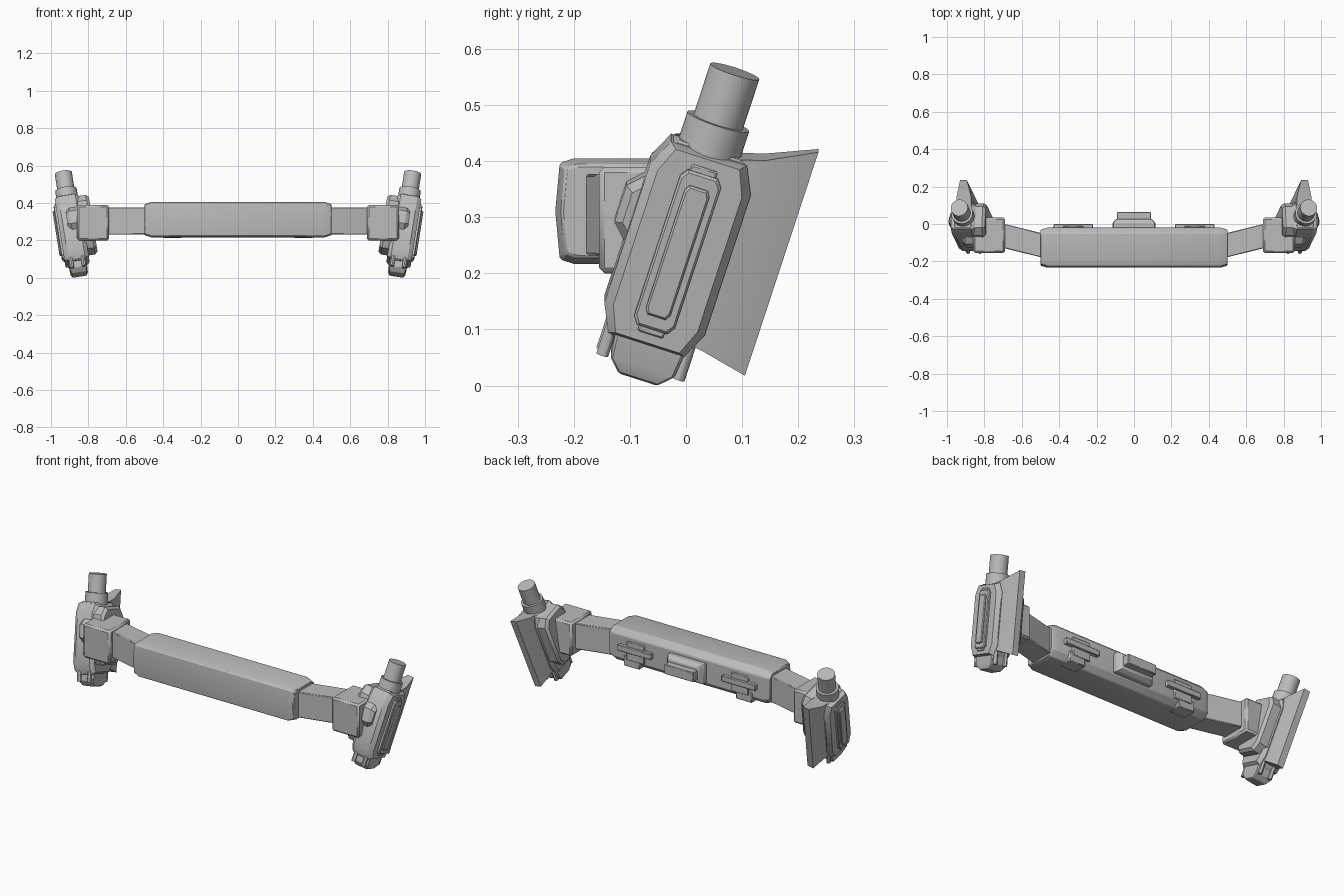
import bpy, bmesh, math
from mathutils import Matrix, Vector

if "Cube" in bpy.data.objects:
    bpy.data.objects.remove(bpy.data.objects["Cube"], do_unlink=True)

grey = bpy.data.materials.new("plain_grey")
grey.use_nodes = True
grey.diffuse_color = (0.5, 0.5, 0.5, 1)
grey.node_tree.nodes["Principled BSDF"].inputs["Base Color"].default_value = (0.5, 0.5, 0.5, 1)

# Pod frame: leaning back and outwards
POD = (Matrix.Translation((0.885, -0.015, 0.25)) @ Matrix.Rotation(math.radians(9), 4, 'Y')
       @ Matrix.Rotation(math.radians(-18), 4, 'X'))


def finish(name, bm, matrix=None, bevel=0, mirror=True, segments=1):
    if matrix:
        bm.transform(matrix)
    bmesh.ops.recalc_face_normals(bm, faces=bm.faces)
    mesh = bpy.data.meshes.new(name)
    bm.to_mesh(mesh)
    bm.free()
    mesh.materials.append(grey)
    ob = bpy.data.objects.new(name, mesh)
    bpy.context.collection.objects.link(ob)
    if bevel:
        mod = ob.modifiers.new("Bevel", 'BEVEL')
        mod.width, mod.segments = bevel, segments
        mod.limit_method, mod.angle_limit = 'ANGLE', math.radians(35)
    if mirror:
        mesh.update()
        centre = bpy.data.objects.get("mirror_centre")
        mod = ob.modifiers.new("Mirror", 'MIRROR')
        mod.use_axis = (True, False, False)
    bpy.ops.object.select_all(action='DESELECT')
    ob.select_set(True)
    bpy.context.view_layer.objects.active = ob
    bpy.ops.object.shade_smooth_by_angle(angle=math.radians(30))
    return ob


def loft(name, rings, **kw):
    """Skin a list of equal point rings and cap both ends."""
    bm = bmesh.new()
    loops = [[bm.verts.new(p) for p in ring] for ring in rings]
    n = len(loops[0])
    for a, b in zip(loops, loops[1:]):
        for i in range(n):
            bm.faces.new((a[i], a[(i + 1) % n], b[(i + 1) % n], b[i]))
    bm.faces.new(loops[0])
    bm.faces.new(loops[-1])
    return finish(name, bm, **kw)


def box(name, lo, hi, **kw):
    rings = [[(x, lo[1], lo[2]), (x, hi[1], lo[2]), (x, hi[1], hi[2]), (x, lo[1], hi[2])]
             for x in (lo[0], hi[0])]
    return loft(name, rings, **kw)


def rod(name, x, y, z0, z1, r, sides=32, **kw):
    ring = [(x + r * math.cos(2 * math.pi * i / sides), y + r * math.sin(2 * math.pi * i / sides))
            for i in range(sides)]
    return loft(name, [[(a, b, z) for a, b in ring] for z in (z0, z1)], **kw)


def chamfered(hy, hz, cy, cz):
    """Octagonal outline of a rectangle with cut corners."""
    return [(-hy, cz - hz), (cy - hy, -hz), (hy - cy, -hz), (hy, cz - hz),
            (hy, hz - cz), (hy - cy, hz), (cy - hy, hz), (-hy, hz - cz)]


def sections(profile, steps):
    """Rings along x from (x, y scale, z scale)."""
    return [[(x, y * sy, z * sz) for y, z in profile] for x, sy, sz in steps]


# Central beam with tapered ends
beam = [(-0.075, -0.094), (-0.1, -0.086), (-0.108, 0), (-0.1, 0.086), (-0.075, 0.094),
        (0.075, 0.094), (0.105, 0.065), (0.105, -0.065), (0.075, -0.094)]
loft("central_beam", sections(beam, [(-0.5, 0.9, 0.88), (-0.465, 1, 1), (0.465, 1, 1), (0.5, 0.9, 0.88)]),
     matrix=Matrix.Translation((0, -0.125, 0.311)), mirror=False, bevel=0.004)

# Centre latch on the back
latch = Matrix.Translation((0, 0, 0.305))
loft("latch_base", [[(sx * w, y, sz * h) for sx, sz in ((-1, -1), (1, -1), (1, 1), (-1, 1))]
                    for y, w, h in ((-0.03, 0.115, 0.055), (0.005, 0.115, 0.055), (0.028, 0.095, 0.04))],
     matrix=latch, mirror=False, bevel=0.004)
box("latch_bar", (-0.09, 0, -0.027), (0.09, 0.065, 0.027), matrix=latch, mirror=False, bevel=0.003)

# Back clips with a strap folding under the beam
box("clip_plate", (0.27, -0.03, 0.25), (0.38, -0.011, 0.355), bevel=0.004)
box("clip_bar", (0.22, -0.03, 0.295), (0.43, 0.0, 0.328), bevel=0.003)
box("clip_strap", (0.3, -0.09, 0.213), (0.4, -0.014, 0.27), bevel=0.004)

# Angled arms between beam and pods
loft("arm", [[(x, y - 0.065, 0.232), (x, y + 0.065, 0.232), (x, y + 0.065, 0.377), (x, y - 0.065, 0.377)]
             for x, y in ((0.46, -0.122), (0.72, -0.058))], bevel=0.004)
box("arm_bracket", (0.69, -0.155, 0.2), (0.86, 0.035, 0.39), bevel=0.01)

# Side pods
loft("pod_inner_mount", sections(chamfered(0.09, 0.15, 0.03, 0.04),
     [(-0.115, 0.88, 0.92), (-0.1, 1, 1), (-0.04, 1, 1)]), matrix=POD @ Matrix.Translation((0, 0, 0.02)))
loft("pod_body", sections(chamfered(0.094, 0.187, 0.023, 0.05),
     [(-0.065, 0.84, 0.9), (-0.045, 1, 0.97), (0.045, 1, 0.97), (0.067, 0.84, 0.93)]), matrix=POD)
loft("pod_core", sections(chamfered(0.072, 0.187, 0.01, 0.012), [(-0.045, 1, 1), (0.045, 1, 1)]),
     matrix=POD, bevel=0.004)
loft("pod_hub", sections(chamfered(0.065, 0.065, 0.03, 0.03), [(-0.07, 1, 1), (0.0, 1, 1), (0.02, 0.8, 0.8)]),
     matrix=POD @ Matrix.Translation((0, -0.055, 0.04)))

# Outer panel: frame with a raised insert
loft("outer_frame", sections(chamfered(0.038, 0.147, 0.01, 0.014), [(0.05, 1, 1), (0.076, 1, 1), (0.08, 0.9, 0.97)]),
     matrix=POD)
loft("outer_insert", sections(chamfered(0.023, 0.122, 0.006, 0.01), [(0.07, 1, 1), (0.085, 1, 1), (0.089, 0.85, 0.97)]),
     matrix=POD)
for end in (-1, 1):
    box("frame_tab_upper" if end > 0 else "frame_tab_lower", (0.05, -0.024, end * 0.15 - 0.008),
        (0.073, 0.024, end * 0.15 + 0.008), matrix=POD, bevel=0.003)

# Collar and post on top
rod("post_collar", 0, 0, 0.16, 0.235, 0.058, matrix=POD)
rod("post", 0, 0, 0.2, 0.33, 0.046, matrix=POD)

# Rear fin, flaring towards its back edge
loft("rear_fin", [[(-w, y, lo), (w, y, lo), (w, y, hi), (-w, y, hi)]
                  for y, w, lo, hi in ((0.05, 0.04, -0.155, 0.185), (0.1, 0.04, -0.162, 0.2),
                                       (0.186, 0.018, -0.184, 0.24))], matrix=POD)

# Tail plug with four small pins
loft("tail_plug", [[(sx * w, 0.006 + sy * d, z) for sx, sy in ((-1, -1), (1, -1), (1, 1), (-1, 1))]
                   for z, w, d in ((-0.247, 0.038, 0.036), (-0.222, 0.047, 0.06), (-0.16, 0.05, 0.066))],
     matrix=POD, bevel=0.004)
for side, sx in (("inner", -1), ("outer", 1)):
    for place, y in (("front", -0.068), ("rear", 0.075)):
        rod("pin_%s_%s" % (side, place), sx * 0.032, y, -0.225, -0.15, 0.011, sides=12, matrix=POD)
